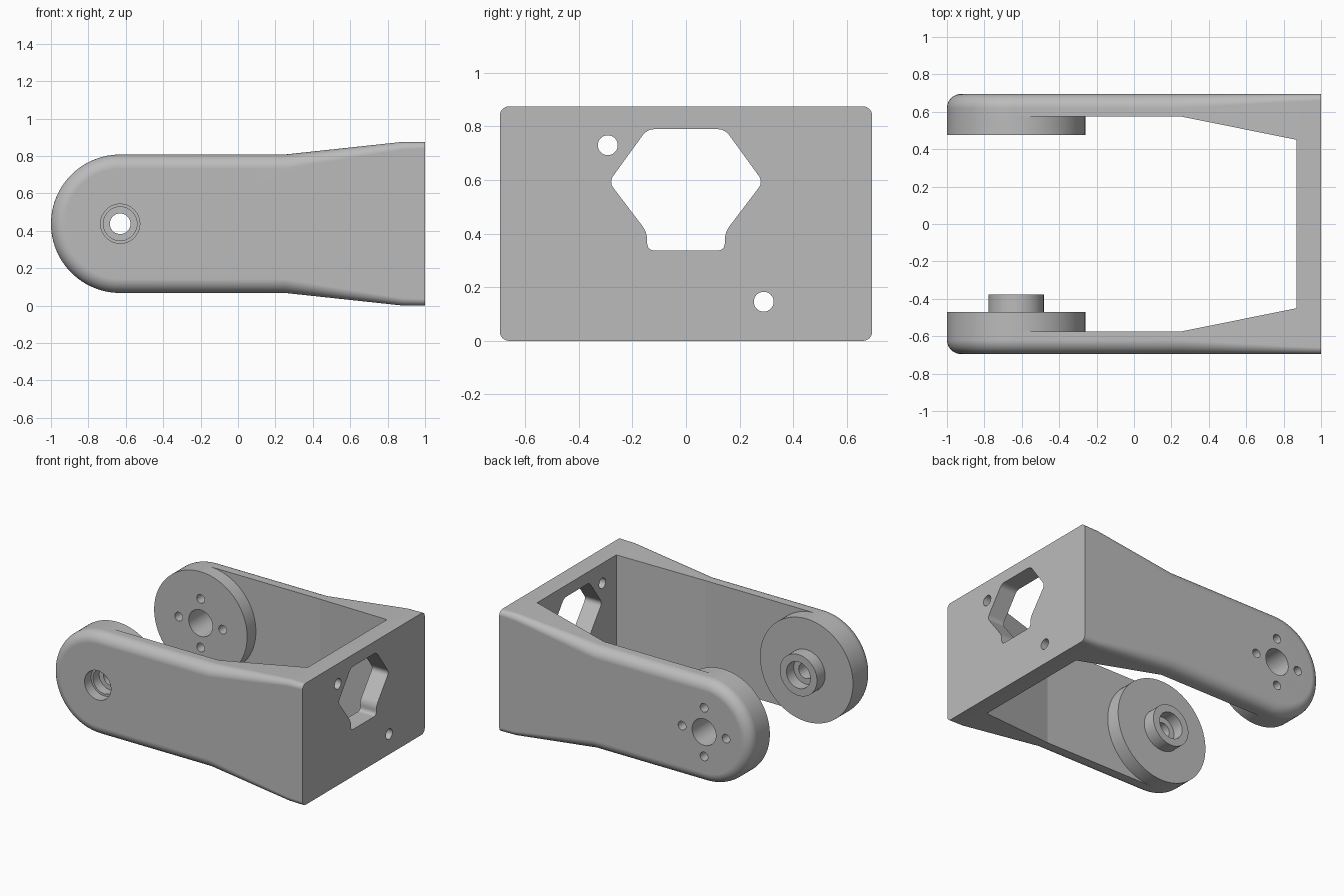
import bpy, bmesh, math
from mathutils import Vector

if "Cube" in bpy.data.objects:
    bpy.data.objects.remove(bpy.data.objects["Cube"])

grey = bpy.data.materials.new("plain grey")
grey.use_nodes = True
grey.diffuse_color = (0.5, 0.5, 0.5, 1)
grey.node_tree.nodes["Principled BSDF"].inputs["Base Color"].default_value = (0.5, 0.5, 0.5, 1)

PIVOT_X, MID_Z, END_R = -0.63, 0.4375, 0.37
OUT_Y, IN_Y = 0.695, 0.575


def loft(name, rings):
    """Solid skinned through equal-length rings of points."""
    bm = bmesh.new()
    loops = [[bm.verts.new(p) for p in ring] for ring in rings]
    n = len(loops[0])
    for a, b in zip(loops, loops[1:]):
        for i in range(n):
            bm.faces.new((a[i], a[(i + 1) % n], b[(i + 1) % n], b[i]))
    bm.faces.new(loops[0])
    bm.faces.new(loops[-1])
    bmesh.ops.recalc_face_normals(bm, faces=bm.faces)
    mesh = bpy.data.meshes.new(name)
    bm.to_mesh(mesh)
    bm.free()
    mesh.materials.append(grey)
    obj = bpy.data.objects.new(name, mesh)
    bpy.context.collection.objects.link(obj)
    return obj


def prism(name, pts, axis, lo, hi):
    """Extrude a 2D outline along x, y or z."""
    place = {"x": lambda u, v, w: (w, u, v),
             "y": lambda u, v, w: (u, w, v),
             "z": lambda u, v, w: (u, v, w)}[axis]
    return loft(name, [[place(u, v, w) for u, v in pts] for w in (lo, hi)])


def circle(u, v, r, n=64):
    return [(u + r * math.cos(2 * math.pi * i / n),
             v + r * math.sin(2 * math.pi * i / n)) for i in range(n)]


def rounded(pts, cut, steps=10):
    """Polygon with its corners softened."""
    out = []
    for i, p in enumerate(pts):
        p, a, b = Vector(p), Vector(pts[i - 1]), Vector(pts[(i + 1) % len(pts)])
        s = p + (a - p).normalized() * cut
        e = p + (b - p).normalized() * cut
        for k in range(steps + 1):
            t = k / steps
            out.append(tuple(s * (1 - t) ** 2 + p * 2 * t * (1 - t) + e * t * t))
    return out


def bore(r, lo, hi, dx=0, dz=0):
    return prism("bore_cutter", circle(PIVOT_X + dx, MID_Z + dz, r), "y", lo, hi)


def finish(obj, cutters):
    """Cut the holes, then smooth the round faces."""
    for c in cutters:
        c.hide_render = True
        mod = obj.modifiers.new("cut", "BOOLEAN")
        mod.operation, mod.solver, mod.object = "DIFFERENCE", "EXACT", c
    deps = bpy.context.evaluated_depsgraph_get()
    mesh = bpy.data.meshes.new_from_object(obj.evaluated_get(deps))
    obj.modifiers.clear()
    obj.data = mesh
    bpy.ops.object.select_all(action="DESELECT")
    obj.select_set(True)
    bpy.context.view_layer.objects.active = obj
    bpy.ops.object.shade_smooth_by_angle(angle=math.radians(10))
    weighted = obj.modifiers.new("weighted normals", "WEIGHTED_NORMAL")
    weighted.keep_sharp = True


# Side outline: (x, z, inward x, inward z, edge radius)
outline = []
for i in range(49):
    a = math.pi * (1.5 - i / 48)
    c, s = math.cos(a), math.sin(a)
    outline.append((PIVOT_X + END_R * c, MID_Z + END_R * s, -c, -s, 0.075))
flare = [(0.25, END_R, 0.075), (0.88, MID_Z, 0.04), (1, MID_Z, 0.035)]
outline += [(x, MID_Z + h, 0, -1, r) for x, h, r in flare]
outline += [(x, MID_Z - h, 0, 1, r) for x, h, r in reversed(flare)]


def ring(side, angle):
    inset, rise = 1 - math.cos(angle), 1 - math.sin(angle)
    return [(x + nx * r * inset, side * (OUT_Y - r * rise), z + nz * r * inset)
            for x, z, nx, nz, r in outline]


angles = [math.pi / 2 * i / 12 for i in range(13)]
bracket = loft("bracket", [ring(-1, a) for a in reversed(angles)] + [ring(1, a) for a in angles])

# Space between the arms
half = [(-1.3, IN_Y), (0.25, IN_Y), (0.87, 0.45)]
cavity = prism("cavity_cutter", half + [(x, -y) for x, y in reversed(half)], "z", -0.3, 1.3)

# Openings in the end wall
right = [(0.145, 0.79), (0.288, 0.593), (0.145, 0.405), (0.145, 0.337)]
window = right + [(-y, z) for y, z in reversed(right)]
wall_cuts = [prism("window_cutter", rounded(window, 0.03), "x", 0.7, 1.2)]
for y, z in [(-0.292, 0.73), (0.29, 0.146)]:
    wall_cuts.append(prism("screw_cutter", circle(y, z, 0.037), "x", 0.7, 1.2))

# Stepped pivot bore on the front arm, screw pattern on the back arm
front_cuts = [bore(0.105, -0.9, -0.62), bore(0.09, -0.65, -0.55),
              bore(0.055, -0.6, -0.3), bore(0.095, -0.46, -0.3)]
back_cuts = [bore(0.095, 0.3, 0.9)]
for dx, dz in [(1, 0), (-1, 0), (0, 1), (0, -1)]:
    back_cuts.append(bore(0.031, 0.3, 0.9, 0.175 * dx, 0.175 * dz))

# Round pads on the inner faces
disc = circle(PIVOT_X, MID_Z, END_R, 96)
back_disc = prism("back_disc", disc, "y", 0.475, IN_Y)
front_disc = prism("front_disc", disc, "y", -IN_Y, -0.47)
boss = prism("pivot_boss", circle(PIVOT_X, MID_Z, 0.148), "y", -0.47, -0.378)

finish(bracket, [cavity] + wall_cuts + front_cuts + back_cuts)
finish(back_disc, back_cuts)
finish(front_disc, front_cuts)
finish(boss, front_cuts)
for c in [cavity] + wall_cuts + front_cuts + back_cuts:
    bpy.data.objects.remove(c)
